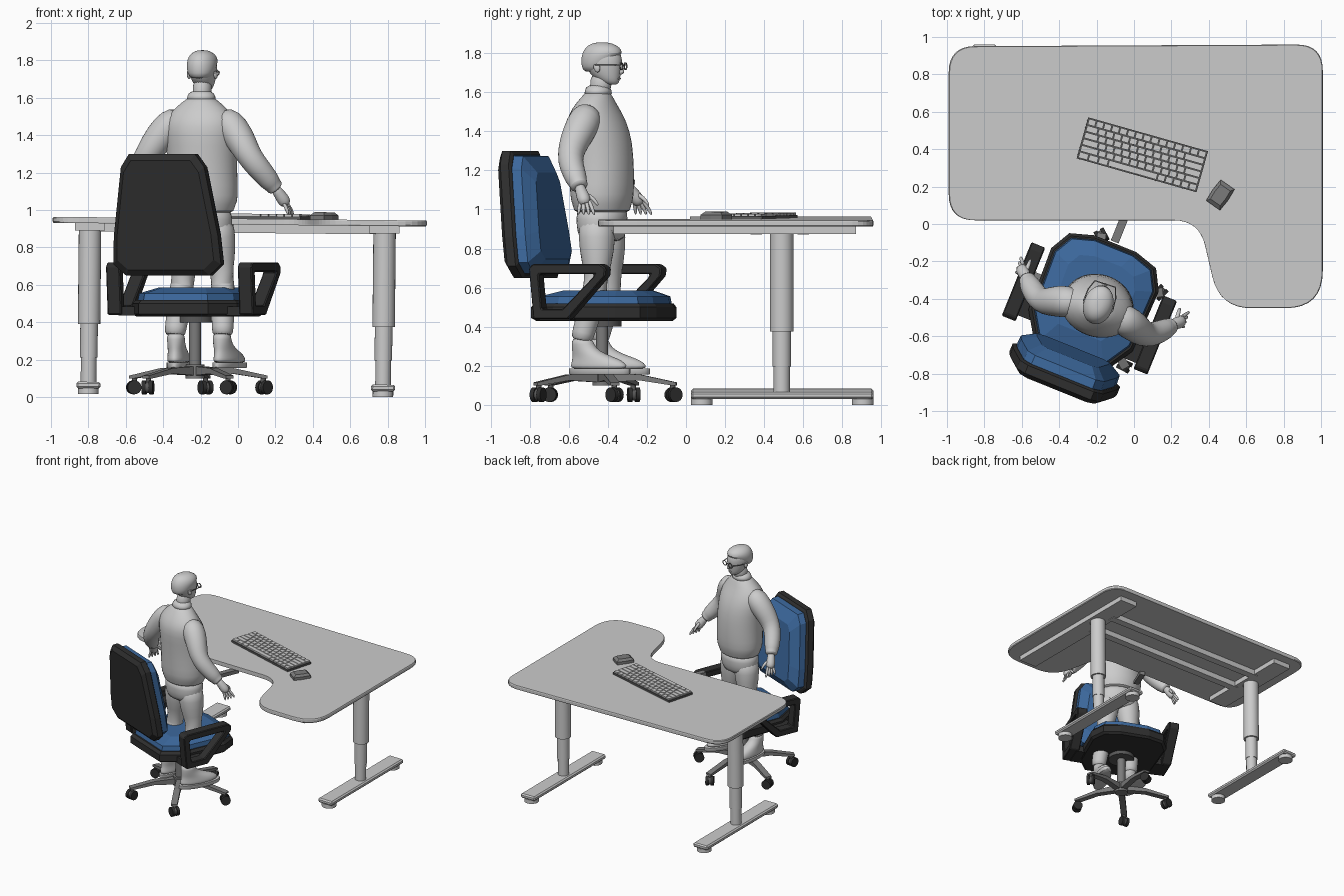
import bpy, bmesh, math
from mathutils import Matrix, Vector

if "Cube" in bpy.data.objects:
    bpy.data.objects.remove(bpy.data.objects["Cube"])


def material(name, r, g, b):
    m = bpy.data.materials.new(name)
    m.use_nodes = True
    m.diffuse_color = (r, g, b, 1)
    m.node_tree.nodes["Principled BSDF"].inputs["Base Color"].default_value = (r, g, b, 1)
    return m


LIGHT = material("light grey", .6, .6, .6)
STEEL = material("steel grey", .2, .2, .2)
DARK = material("dark grey", .1, .1, .1)
BLACK = material("soft black", .028, .028, .028)
BLUE = material("blue fabric", .045, .14, .34)


def place(x, y, z=0, turn=0):
    return Matrix.Translation((x, y, z)) @ Matrix.Rotation(math.radians(turn), 4, 'Z')


frame = Matrix.Identity(4)   # local frame of the group being built


def finish(name, bm, mat, smooth=False, subdiv=0, bevel=0):
    bmesh.ops.recalc_face_normals(bm, faces=bm.faces)
    me = bpy.data.meshes.new(name)
    bm.to_mesh(me)
    bm.free()
    me.transform(frame)
    me.materials.append(mat)
    ob = bpy.data.objects.new(name, me)
    bpy.context.collection.objects.link(ob)
    if bevel:
        mod = ob.modifiers.new("bevel", 'BEVEL')
        mod.width, mod.segments = bevel, 1
    if subdiv:
        ob.modifiers.new("smooth", 'SUBSURF').levels = subdiv
        ob.modifiers["smooth"].render_levels = subdiv
    if smooth:
        bpy.ops.object.select_all(action='DESELECT')
        ob.select_set(True)
        bpy.context.view_layer.objects.active = ob
        bpy.ops.object.shade_smooth_by_angle(angle=math.radians(45))
    return ob


def skin(bm, rings, caps=True):
    rows = [[bm.verts.new(p) for p in ring] for ring in rings]
    n = len(rows[0])
    for a, b in zip(rows, rows[1:]):
        for i in range(n):
            bm.faces.new((a[i], a[(i + 1) % n], b[(i + 1) % n], b[i]))
    if caps:
        bm.faces.new(rows[0])
        bm.faces.new(rows[-1])


def circle(n):
    return [(math.cos(2 * math.pi * i / n), math.sin(2 * math.pi * i / n)) for i in range(n)]


def loft(name, rings, mat, x=0, n=20, subdiv=1, turn=0):
    """Stack of level ellipses: (y, z, x radius, y radius)."""
    bm = bmesh.new()
    skin(bm, [[(x + rx * c, y + ry * s, z) for c, s in circle(n)] for y, z, rx, ry in rings])
    if turn:
        bmesh.ops.rotate(bm, verts=bm.verts, cent=(x, 0, 0),
                         matrix=Matrix.Rotation(math.radians(turn), 3, 'Z'))
    return finish(name, bm, mat, True, subdiv)


def tube(name, path, mat, n=12, subdiv=1):
    """Round limb along points (x, y, z, radius)."""
    pts = [Vector(p[:3]) for p in path]
    rings = []
    for i, p in enumerate(pts):
        t = pts[min(i + 1, len(pts) - 1)] - pts[max(i - 1, 0)]
        q = t.to_track_quat('Z', 'Y')
        rings.append([p + q @ Vector((c, s, 0)) * path[i][3] for c, s in circle(n)])
    bm = bmesh.new()
    skin(bm, rings)
    return finish(name, bm, mat, True, subdiv)


def layers(name, outline, levels, mat, upright=False, lean=0, bevel=0):
    """Outline stacked at (depth, scale) levels, lying flat or standing in the xz plane."""
    cx = sum(p[0] for p in outline) / len(outline)
    cy = sum(p[1] for p in outline) / len(outline)
    rings = []
    for d, s in levels:
        ring = [(cx + (a - cx) * s, cy + (b - cy) * s) for a, b in outline]
        rings.append([(a, d - lean * (b - .66), b) if upright else (a, b, d) for a, b in ring])
    bm = bmesh.new()
    skin(bm, rings)
    return finish(name, bm, mat, bevel=bevel)


def box(name, x0, x1, y0, y1, z0, z1, mat, bevel=0):
    return layers(name, [(x0, y0), (x1, y0), (x1, y1), (x0, y1)], [(z0, 1), (z1, 1)], mat, bevel=bevel)


def cylinder(name, x, y, z0, z1, r, mat):
    return loft(name, [(y, z0, r, r), (y, z1, r, r)], mat, x, 24, 0)


def mirrored(half):
    return half + [(-a, b) for a, b in reversed(half)]


def rounded(corners, steps=8):
    out = []
    for i, (x, y, r) in enumerate(corners):
        p = Vector((x, y))
        a = p + (Vector(corners[i - 1][:2]) - p).normalized() * r
        b = p + (Vector(corners[(i + 1) % len(corners)][:2]) - p).normalized() * r
        for k in range(steps + 1):
            t = k / steps
            # a tight corner: blend of the corner point and the two tangent points
            out.append(tuple(a * (1 - t) ** 2 + p * 2 * t * (1 - t) + b * t * t))
    return out


# Desk, very slightly tilted
desk = Matrix.Translation((0, 0, .008)) @ Matrix.Rotation(.01, 4, 'Y')
frame = desk
top = rounded([(-1, .02, .14), (.34, .02, .14), (.45, -.45, .17), (1, -.45, .2),
               (1, .96, .14), (-1, .95, .14)])
layers("desk_top", top, [(.914, .995), (.92, 1), (.94, 1), (.946, .996)], LIGHT)
for x, y0, side in ((-.8, .08, "right"), (.775, -.37, "left")):
    box(side + "_top_bracket", x - .08, x + .08, y0, .87, .875, .915, LIGHT)
    cylinder(side + "_leg_outer", x, .49, .375, .88, .06, LIGHT)
    cylinder(side + "_leg_middle", x, .49, .195, .38, .047, LIGHT)
    cylinder(side + "_leg_inner", x, .49, .06, .2, .042, LIGHT)
    box(side + "_foot_bar", x - .065, x + .065, .025, .96, .03, .066, LIGHT, .01)
    for y in (.08, .905):
        cylinder(side + "_foot_pad", x, y, 0, .032, .055, LIGHT)
for y in (.36, .6):
    box("cross_rail", -.75, .73, y - .03, y + .03, .87, .915, LIGHT)
frame = desk @ place(-.09, -.04, 0, -22)
box("height_control", -.022, .022, -.06, .1, .885, .915, STEEL)

# Keyboard
frame = desk @ place(.035, .37, 0, -15.8)
box("keyboard_body", -.333, .333, -.114, .114, .946, .961, DARK)
bm = bmesh.new()
pitch_y = .22 / 6
for row in range(6):
    widths = [1] * 15
    if row == 0:
        widths = [1.25] * 3 + [6.25] + [1] * 5
    elif row < 5:
        widths = [2.5 - row * .25] + [1] * 11 + [1.5 + row * .25]
    unit = .656 / sum(widths)
    x = -.328
    for w in widths:
        y = -.11 + (row + .5) * pitch_y
        m = Matrix.Translation((x + w * unit / 2, y, .963)) @ Matrix.Diagonal(
            (w * unit - .005, pitch_y - .005, .02, 1))
        bmesh.ops.create_cube(bm, size=1, matrix=m)
        x += w * unit
finish("keyboard_keys", bm, LIGHT)

# Mouse
frame = desk @ place(.452, .155, 0, -35)
layers("mouse", [(-.045, -.068), (.045, -.068), (.05, 0), (.045, .068), (-.045, .068), (-.05, 0)],
       [(.946, 1), (.968, 1), (.985, .7)], STEEL)

# Office chair
chair = place(-.23, -.43, 0, -22)
frame = chair
seat = mirrored([(.12, .35), (.25, .31), (.31, .2), (.3, -.15), (.2, -.31)])
layers("seat_pan", seat, [(.43, .94), (.445, 1), (.5, 1), (.52, .95)], BLACK)
layers("seat_cushion", seat, [(.5, .93), (.555, .9), (.585, .62)], BLUE)
back = mirrored([(.24, .65), (.31, .71), (.3, .86), (.24, 1.23), (.19, 1.3)])
layers("backrest_shell", back, [(-.415, .9), (-.39, 1), (-.345, 1), (-.335, .95)], BLACK, True, .13)
layers("backrest_cushion", back, [(-.345, .93), (-.285, .92), (-.235, .68)], BLUE, True, .13)
outer = [(-.235, .7), (-.215, .72), (.16, .72), (.19, .7), (.185, .66), (-.02, .44), (-.21, .44)]
inner = [(-.182, .66), (-.175, .67), (.1, .67), (.125, .668), (.115, .65), (-.05, .49), (-.165, .49)]
for s, side in ((-1, "right"), (1, "left")):
    bm = bmesh.new()
    loops = [(outer, -.04), (outer, .04), (inner, .04), (inner, -.04), (outer, -.04)]
    skin(bm, [[(s * .38 + d, v, z) for v, z in o] for o, d in loops], caps=False)
    bmesh.ops.remove_doubles(bm, verts=bm.verts, dist=.0001)
    finish(side + "_armrest", bm, BLACK, bevel=.01)
    box(side + "_armrest_mount", s * .25, s * .36, -.2, -.03, .435, .485, BLACK)
cylinder("seat_mechanism", 0, 0, .4, .435, .1, DARK)
cylinder("gas_column", 0, 0, .16, .42, .032, STEEL)
cylinder("base_hub", 0, 0, .1, .175, .05, STEEL)
for i in range(5):
    frame = place(-.225, -.43, 0, 10 + 72 * i)
    layers("base_spoke", [(.02, .165), (.02, .115), (.2, .125), (.36, .1), (.385, .1), (.385, .115), (.2, .155)],
           [(-.024, 1), (.024, 1)], STEEL, True)
    cylinder("caster_stem", .365, 0, .05, .11, .014, DARK)
    spin = frame @ place(.37, 0, .052, 35) @ Matrix.Rotation(math.pi / 2, 4, 'X')
    for d in (-.03, .008):
        frame = spin
        cylinder("caster_wheel", 0, 0, d, d + .022, .037, BLACK)
    frame = spin
    cylinder("caster_cover", 0, 0, -.012, .012, .03, DARK)

# Standing person
frame = place(-.19, -.43, 0, -18)
loft("sweater", [(0, .985, .15, .125), (0, .99, .172, .142), (0, 1.03, .182, .15), (0, 1.06, .198, .163),
                 (0, 1.2, .19, .165), (-.01, 1.35, .195, .165), (-.03, 1.45, .205, .152),
                 (-.035, 1.52, .175, .115), (-.025, 1.58, .1, .075), (-.02, 1.61, .06, .058)], LIGHT)
loft("trouser_hips", [(0, .83, .13, .1), (0, .88, .165, .125), (0, .95, .165, .13), (0, 1.02, .16, .13)], LIGHT)
loft("shirt_collar", [(-.02, 1.575, .085, .075), (-.02, 1.61, .078, .07), (-.02, 1.64, .06, .055)], LIGHT)
loft("neck", [(-.015, 1.58, .052, .055), (-.005, 1.64, .05, .055), (0, 1.7, .05, .06)], LIGHT)
loft("head", [(.055, 1.638, .022, .025), (.045, 1.648, .038, .045), (.03, 1.67, .054, .066),
              (.012, 1.71, .068, .09), (.008, 1.75, .075, .1), (.004, 1.79, .074, .1),
              (0, 1.82, .06, .08), (0, 1.838, .03, .04)], LIGHT)
loft("hair", [(-.035, 1.7, .05, .06), (-.028, 1.73, .073, .08), (-.012, 1.775, .08, .098),
              (.004, 1.8, .081, .107), (.004, 1.83, .07, .092), (0, 1.85, .04, .055),
              (0, 1.855, .015, .02)], LIGHT)
loft("nose", [(.1, 1.69, .006, .008), (.108, 1.7, .015, .017), (.1, 1.725, .01, .014), (.098, 1.745, .007, .01)],
     LIGHT, n=10)
loft("mouth", [(.092, 1.664, .012, .006), (.094, 1.67, .022, .009), (.092, 1.677, .012, .006)], LIGHT, n=10)
box("glasses_bridge", -.012, .012, .112, .118, 1.735, 1.741, STEEL)

for s, side in ((-1, "right"), (1, "left")):
    loft(side + "_ear", [(0, 1.7, .006, .01), (-.002, 1.72, .013, .02), (-.006, 1.745, .01, .02)], LIGHT, s * .075, 10)
    # Glasses: thin rim and temple
    bm = bmesh.new()
    rims = [(.024, .112), (.024, .118), (.019, .118), (.019, .112), (.024, .112)]
    skin(bm, [[(s * .034 + r * c, y, 1.733 + r * q * .85) for c, q in circle(14)] for r, y in rims], caps=False)
    finish(side + "_glasses_rim", bm, STEEL)
    tube(side + "_glasses_temple", [(s * .058, .114, 1.738, .003), (s * .078, .06, 1.738, .003),
                                    (s * .082, -.01, 1.738, .003)], STEEL, 6, 0)
    # Arm with gathered cuff
    tube(side + "_sleeve", [(s * .1, -.03, 1.5, .06), (s * .16, -.035, 1.465, .09), (s * .225, -.055, 1.39, .083),
                            (s * .275, -.075, 1.31, .073), (s * .315, -.07, 1.25, .068), (s * .36, -.035, 1.19, .06),
                            (s * .385, -.01, 1.15, .056), (s * .395, 0, 1.135, .046), (s * .405, .01, 1.12, .048),
                            (s * .412, .016, 1.11, .034)], LIGHT, 16)
    tube(side + "_hand", [(s * .4, .008, 1.125, .028), (s * .418, .022, 1.095, .029), (s * .435, .04, 1.065, .036),
                          (s * .448, .052, 1.04, .034), (s * .455, .058, 1.025, .02)], LIGHT)
    for i in range(4):
        k = i - 1.5
        tube(side + "_finger", [(s * .442, .05 + k * .015, 1.05, .011), (s * .462, .062 + k * .022, 1.01, .011),
                                (s * .472, .068 + k * .027, .985, .009), (s * .472, .07 + k * .028, .972, .005)],
             LIGHT, 8)
    tube(side + "_thumb", [(s * .425, .045, 1.08, .014), (s * .42, .085, 1.06, .012), (s * .42, .11, 1.03, .009),
                           (s * .42, .115, 1.02, .005)], LIGHT, 8)
    # Leg and high-top shoe
    tube(side + "_trouser_leg", [(s * .08, 0, .95, .095), (s * .085, 0, .86, .098), (s * .1, .005, .72, .082),
                                 (s * .115, .005, .6, .07), (s * .125, -.03, .46, .064), (s * .133, -.06, .36, .058),
                                 (s * .134, -.065, .325, .057)], LIGHT, 16)
    loft(side + "_shoe", [(.03, .18, .056, .16), (.03, .2, .058, .16), (.022, .225, .055, .145),
                          (-.01, .25, .05, .108), (-.045, .275, .048, .075), (-.062, .31, .048, .058),
                          (-.065, .345, .048, .055)], LIGHT, s * .138, turn=-s * 8)
    loft(side + "_shoe_sole", [(.035, .155, .056, .166), (.035, .16, .061, .172), (.035, .185, .061, .172)],
         LIGHT, s * .138, 24, 0, -s * 8)
